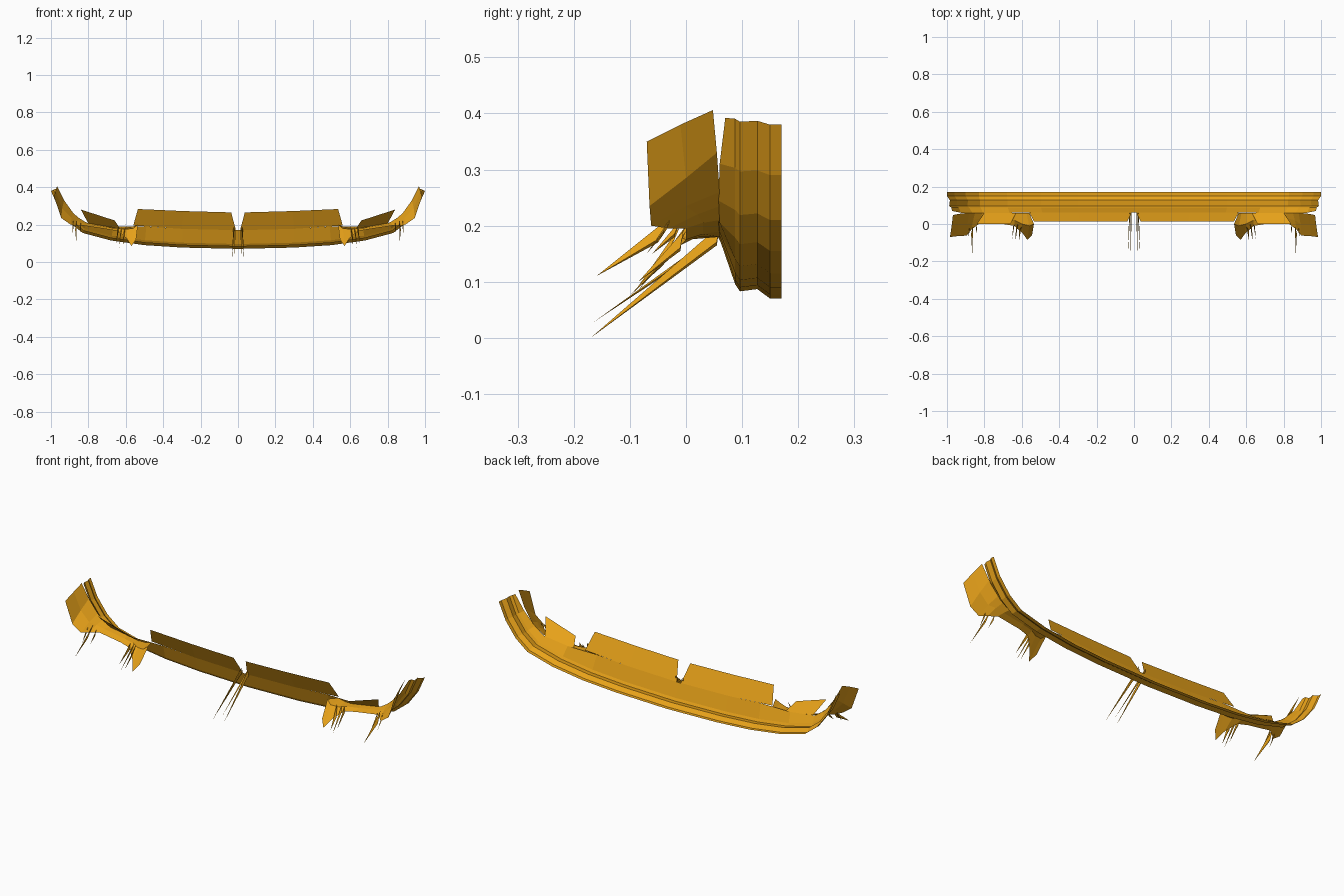
import bpy
from mathutils import Vector

mat = bpy.data.materials.new("amber")
mat.diffuse_color = (0.80, 0.36, 0.01, 1)


def build(name, verts, faces):
    """Flat-shaded sheet for the +x half, mirrored across x = 0."""
    me = bpy.data.meshes.new(name)
    me.from_pydata([tuple(v) for v in verts], [], faces)
    me.materials.append(mat)
    ob = bpy.data.objects.new(name, me)
    bpy.context.collection.objects.link(ob)
    mod = ob.modifiers.new("mirror", 'MIRROR')
    mod.use_clip = True
    return ob


def loft(name, rows):
    """Quads between rows that all have the same number of points."""
    n = len(rows[0])
    verts = [p for r in rows for p in r]
    faces = [(i*n + j, i*n + j + 1, (i+1)*n + j + 1, (i+1)*n + j)
             for i in range(len(rows) - 1) for j in range(n - 1)]
    return build(name, verts, faces)


# Sweep path of the lip seen from the front (x, z), and height of its inner edge
path = [(0, .07), (.3, .077), (.5, .09), (.68, .115), (.83, .155),
        (.9, .21), (.96, .29), (1.0, .38)]
edge = [.10, .10, .10, .075, .055, .05, .04, .03]
edge_y = [.062, .062, .062, .06, .06, .058, .06, .07]
# Cross-section: y, offset from the path towards the inside
profile = [(.17, 0), (.15, 0), (.127, .017), (.096, .013), (.0875, .026)]

rows = []
for i, (x, z) in enumerate(path):
    a = Vector(path[max(i-1, 0)])
    b = Vector(path[min(i+1, len(path)-1)])
    t = (b - a).normalized()
    nx, nz = (0, 1) if i == 0 else (-t.y, t.x)
    pts = profile + [(edge_y[i], edge[i])]
    rows.append([(x + nx*d, y, z + nz*d) for y, d in pts])
loft("bumper_lip", rows)

# Upright panels either side of the centre notch
loft("centre_panel", [
    [(.012, .062, .17), (.036, .014, .265)],
    [(.3, .062, .177), (.29, .014, .272)],
    [(.56, .062, .195), (.535, .014, .283)]])

# Small upright panels between the side notches and the ends
loft("side_panel", [
    [(.63, .06, .178), (.66, .0, .222)],
    [(.80, .06, .205), (.84, .0, .28)]])

# Side return: inner tab, shallow arch and tall end wing (back, middle, front)
loft("side_return", [
    [(.56, .06, .19), (.535, .0, .20), (.545, -.06, .12)],
    [(.575, .06, .185), (.56, -.01, .18), (.57, -.085, .085)],
    [(.60, .06, .18), (.60, .0, .175), (.595, -.05, .125)],
    [(.64, .06, .18), (.64, .02, .18), (.64, -.01, .165)],
    [(.70, .06, .19), (.70, .03, .185), (.70, .0, .175)],
    [(.81, .06, .21), (.82, .03, .205), (.83, .0, .195)],
    [(.85, .06, .235), (.86, .02, .22), (.87, -.03, .195)],
    [(.88, .06, .26), (.89, .0, .235), (.895, -.062, .20)],
    [(.93, .055, .33), (.94, .0, .285), (.945, -.065, .235)],
    [(.968, .048, .406), (.975, -.01, .38), (.984, -.07, .35)]])

# Thin spikes hanging forward from the notches: two root points and a tip
spikes = [
    ((.02, .06, .20), (.02, .055, .165), (.033, -.17, .0)),
    ((.012, .06, .19), (.014, .05, .17), (.018, -.165, .028)),
    ((.60, -.01, .20), (.61, -.04, .13), (.615, -.09, .085)),
    ((.62, .0, .19), (.625, -.02, .15), (.635, -.10, .075)),
    ((.64, -.005, .19), (.64, -.01, .155), (.652, -.085, .10)),
    ((.86, -.01, .23), (.865, -.05, .17), (.865, -.16, .11)),
    ((.84, -.01, .21), (.84, -.02, .18), (.842, -.06, .15)),
    ((.88, -.02, .225), (.88, -.04, .185), (.883, -.07, .15))]
verts, faces = [], []
for root_a, root_b, tip in spikes:
    n = len(verts)
    side = (root_b[0] + .006, root_b[1], root_b[2] + .006)
    verts += [root_a, root_b, side, tip]
    faces += [(n, n+1, n+3), (n+1, n+2, n+3), (n+2, n, n+3)]
build("notch_spikes", verts, faces)
